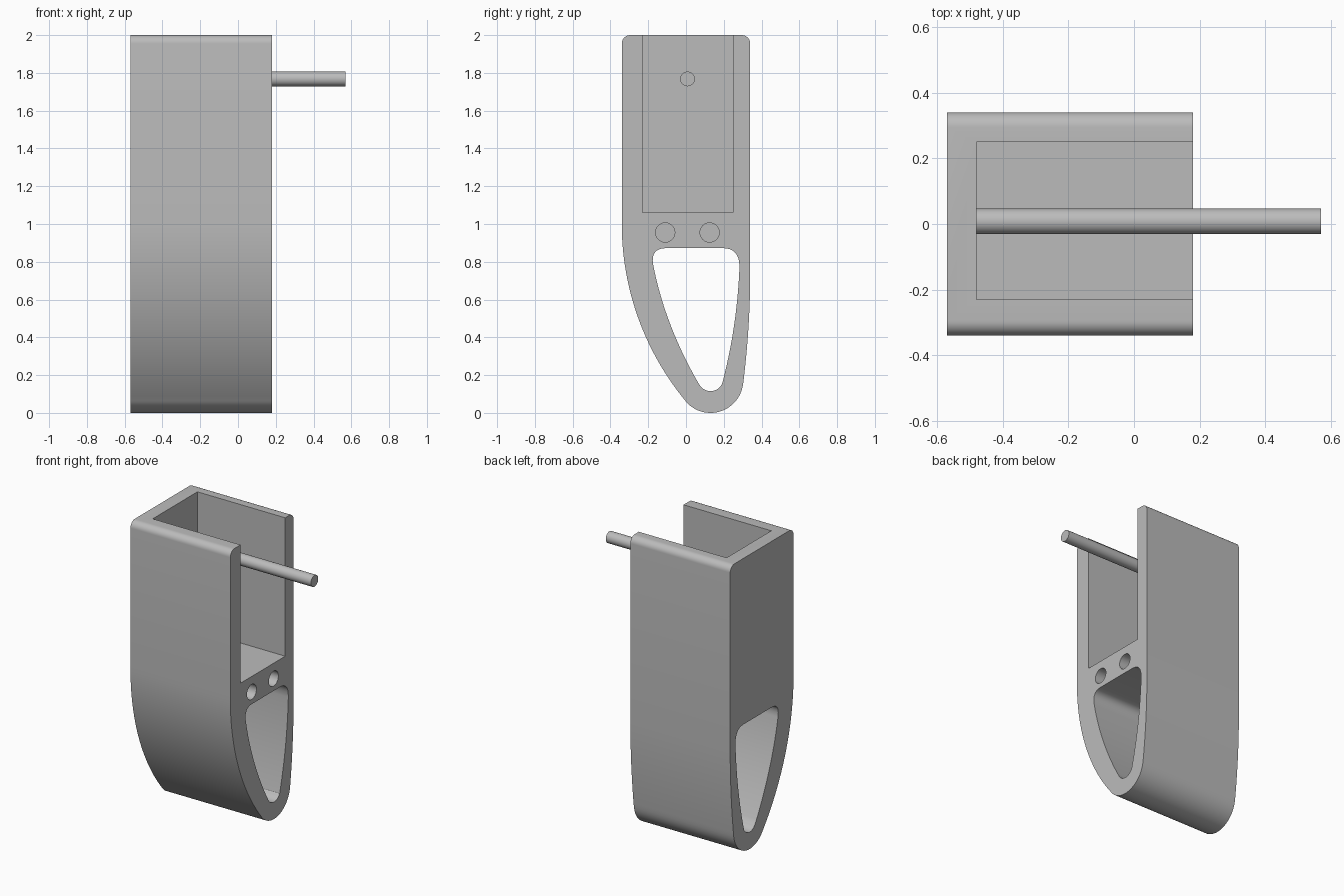
import bpy, bmesh, math
from mathutils import Vector

if "Cube" in bpy.data.objects:
    bpy.data.objects.remove(bpy.data.objects["Cube"], do_unlink=True)

grey = bpy.data.materials.new("plain grey")
grey.use_nodes = True
colour = (0.5, 0.5, 0.5, 1)
grey.diffuse_color = colour
grey.node_tree.nodes["Principled BSDF"].inputs["Base Color"].default_value = colour


def arc(cy, cz, r, start, end, n=12):
    """Points (y, z) along a circular arc, angles in degrees."""
    angles = [math.radians(start + (end - start) * i / n) for i in range(n + 1)]
    return [(cy + r * math.cos(a), cz + r * math.sin(a)) for a in angles]


def bend(a, b, c, n=24):
    """Points along a quadratic curve from a to c, pulled towards b."""
    a, b, c = Vector(a), Vector(b), Vector(c)
    steps = [i / n for i in range(n + 1)]
    return [tuple(a * (1 - t) ** 2 + b * 2 * t * (1 - t) + c * t * t) for t in steps]


def extrude(name, profile, x0, x1):
    """Solid made by sweeping a (y, z) outline along x."""
    bm = bmesh.new()
    clean = [p for i, p in enumerate(profile)
             if (Vector(p) - Vector(profile[i - 1])).length > 0.0005]
    face = bm.faces.new([bm.verts.new((x0, y, z)) for y, z in clean])
    swept = bmesh.ops.extrude_face_region(bm, geom=[face])["geom"]
    moved = [v for v in swept if isinstance(v, bmesh.types.BMVert)]
    bmesh.ops.translate(bm, verts=moved, vec=(x1 - x0, 0, 0))
    bmesh.ops.recalc_face_normals(bm, faces=bm.faces)
    mesh = bpy.data.meshes.new(name)
    bm.to_mesh(mesh)
    bm.free()
    mesh.materials.append(grey)
    obj = bpy.data.objects.new(name, mesh)
    bpy.context.collection.objects.link(obj)
    return obj


def circle(y, z, r):
    return arc(y, z, r, 0, 360, 32)[:-1]


BACK, FRONT, POCKET = -0.57, 0.18, -0.48

# Housing outline: rounded top, curved sides, rounded toe
outline = (arc(0.295, 1.955, 0.045, 0, 90, 8)
           + arc(-0.295, 1.955, 0.045, 90, 180, 8)
           + arc(1.129, 1.0, 1.469, 180, 219.5, 32)
           + arc(0.13, 0.173, 0.173, 222, 345, 24)
           + bend((0.302, 0.15), (0.34, 0.45), (0.34, 0.75)))
housing = extrude("housing", outline, BACK, FRONT)

# Window through the lower half
window = (bend((0.19, 0.15), (0.27, 0.45), (0.283, 0.77))
          + bend((0.283, 0.78), (0.28, 0.87), (0.2, 0.872), 8)
          + bend((-0.11, 0.872), (-0.185, 0.87), (-0.175, 0.79), 8)
          + bend((-0.173, 0.78), (-0.11, 0.46), (0.07, 0.15))
          + arc(0.13, 0.182, 0.067, 210, 330, 12))
pocket = [(-0.23, 1.06), (0.25, 1.06), (0.25, 2.2), (-0.23, 2.2)]

cutters = [extrude("window_cutter", window, BACK - 0.1, FRONT + 0.1),
           extrude("pocket_cutter", pocket, POCKET, FRONT + 0.1)]
# Two blind holes below the pocket
for y in (-0.11, 0.125):
    cutters.append(extrude("hole_cutter", circle(y, 0.955, 0.051), POCKET, FRONT + 0.1))

for cutter in cutters:
    mod = housing.modifiers.new(cutter.name, "BOOLEAN")
    mod.operation = "DIFFERENCE"
    mod.solver = "EXACT"
    mod.object = cutter
bpy.context.view_layer.objects.active = housing
for mod in list(housing.modifiers):
    bpy.ops.object.modifier_apply(modifier=mod.name)
for cutter in cutters:
    bpy.data.objects.remove(cutter, do_unlink=True)

# Rod reaching out from the pocket wall
rod = extrude("rod", circle(0.008, 1.768, 0.039), POCKET, 0.57)

bpy.ops.object.select_all(action="DESELECT")
for obj in (housing, rod):
    obj.select_set(True)
bpy.context.view_layer.objects.active = housing
bpy.ops.object.shade_smooth_by_angle(angle=math.radians(30))
